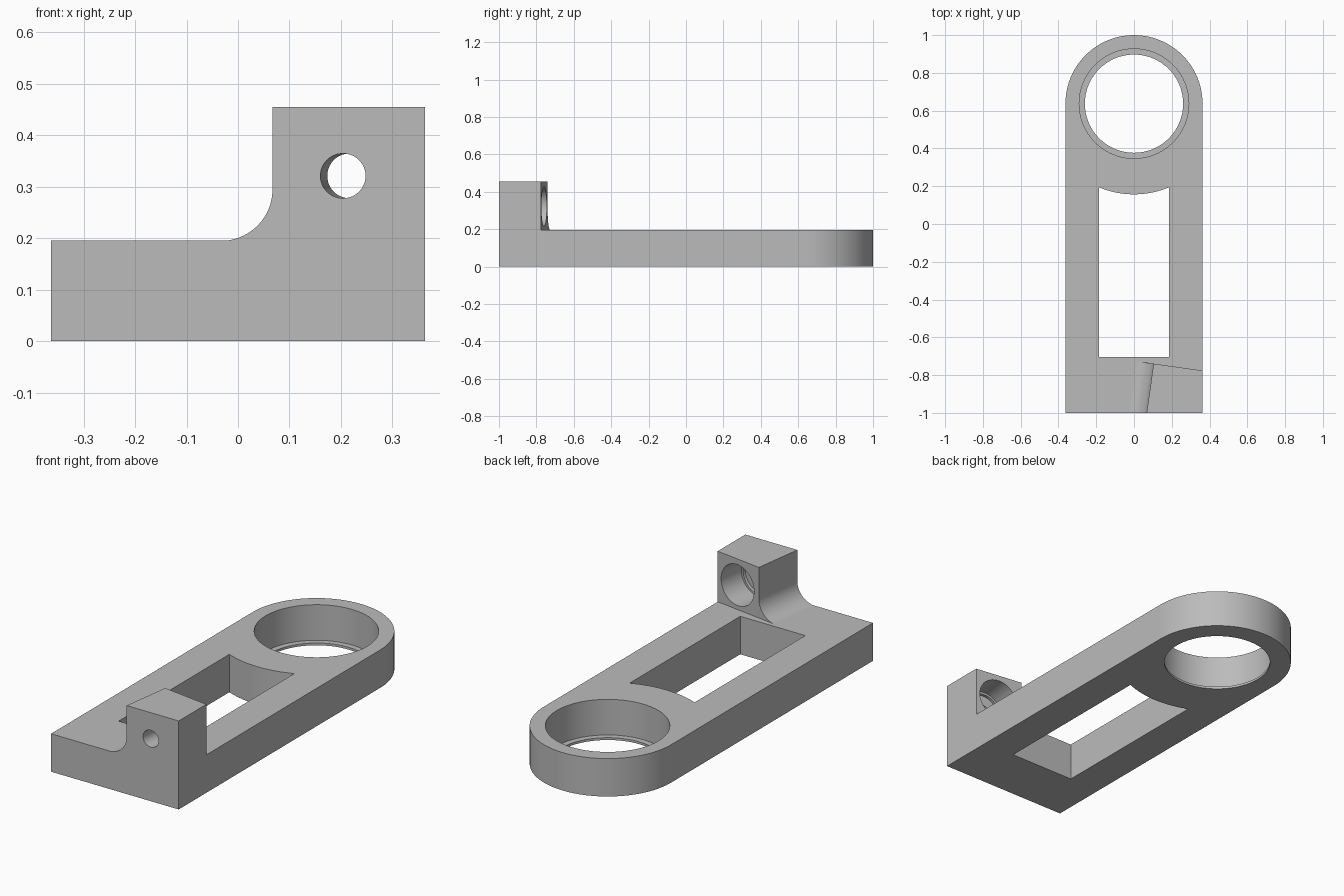
import bpy
import math
from mathutils import Matrix, Vector

cube = bpy.data.objects.get("Cube")
if cube:
    bpy.data.objects.remove(cube, do_unlink=True)

# Main sizes
HALF_W, PLATE_H, BLOCK_H = 0.363, 0.195, 0.455
RING_Y = 1 - HALF_W
TILT = math.radians(8)

grey = bpy.data.materials.new("plain grey")
grey.use_nodes = True
colour = (0.5, 0.5, 0.5, 1)
grey.diffuse_color = colour
grey.node_tree.nodes["Principled BSDF"].inputs["Base Color"].default_value = colour


def arc(cx, cy, r, start, end, steps):
    """Points on an arc, angles in degrees."""
    angles = [math.radians(start + (end - start) * i / steps) for i in range(steps + 1)]
    return [(cx + r * math.cos(a), cy + r * math.sin(a)) for a in angles]


def circle(cx, cy, r, steps=96):
    return arc(cx, cy, r, 0, 360, steps)[:-1]


def prism(name, outline, low, high, matrix=Matrix()):
    """Extrude a counter-clockwise outline from low to high."""
    n = len(outline)
    verts = [matrix @ Vector((x, y, z)) for z in (low, high) for x, y in outline]
    faces = [list(range(n))[::-1], list(range(n, 2 * n))]
    faces += [[i, (i + 1) % n, (i + 1) % n + n, i + n] for i in range(n)]
    mesh = bpy.data.meshes.new(name)
    mesh.from_pydata(verts, [], faces)
    mesh.materials.append(grey)
    obj = bpy.data.objects.new(name, mesh)
    bpy.context.collection.objects.link(obj)
    return obj


def combine(target, tool, operation):
    """Apply a boolean and discard the tool."""
    mod = target.modifiers.new(operation, "BOOLEAN")
    mod.object, mod.operation, mod.solver = tool, operation, "EXACT"
    bpy.context.view_layer.update()
    graph = bpy.context.evaluated_depsgraph_get()
    mesh = bpy.data.meshes.new_from_object(target.evaluated_get(graph))
    target.modifiers.clear()
    target.data = mesh
    bpy.data.objects.remove(tool, do_unlink=True)


# Oversized slab, trimmed to the rounded outline later
body = prism("mounting_arm", [(-0.6, -1.2), (0.6, -1.2), (0.6, 1.2), (-0.6, 1.2)], 0, PLATE_H)

# Tilted block frame: local x across, local y up, local z towards the front
across = Vector((math.cos(TILT), -math.sin(TILT), 0))
front = Vector((-math.sin(TILT), -math.cos(TILT), 0))
frame = Matrix((across, Vector((0, 0, 1)), front)).transposed().to_4x4()
frame.translation = (0.067, -1, 0)

# Upright block with a concave fillet down to the slab
fillet = 0.1
profile = [(-fillet, 0.1), (0.5, 0.1), (0.5, BLOCK_H), (0, BLOCK_H)]
profile += arc(-fillet, PLATE_H + fillet - 0.0005, fillet, 0, -90, 20)
combine(body, prism("clamp_block", profile, -0.263, 0.2, frame), "UNION")

# Rounded outline
outline = [(-HALF_W, -1), (HALF_W, -1)] + arc(0, RING_Y, HALF_W, 0, 180, 56)
combine(body, prism("outline_trim", outline, -0.2, 0.8), "INTERSECT")

# Bearing seat with a thin retaining lip
combine(body, prism("bearing_seat", circle(0, RING_Y, 0.29), 0.012, 0.4), "DIFFERENCE")
combine(body, prism("lip_hole", circle(0, RING_Y, 0.26), -0.1, 0.1), "DIFFERENCE")

# Window whose far end follows the ring
reach = math.degrees(math.asin(0.185 / 0.48))
window = [(-0.185, -0.705), (0.185, -0.705)]
window += arc(0, RING_Y, 0.48, 270 + reach, 270 - reach, 24)
combine(body, prism("window", window, -0.1, 0.4), "DIFFERENCE")

# Stepped bore through the block
bore_x, bore_z = 0.137 * math.cos(TILT), 0.321
for name, radius, low, high in (("bore", 0.0435, -0.4, 0.2),
                                ("bore_recess", 0.094, -0.4, -0.11),
                                ("counterbore", 0.105, -0.4, -0.125)):
    combine(body, prism(name, circle(bore_x, bore_z, radius, 72), low, high, frame), "DIFFERENCE")

# Smooth the curved strips, keep the broad planes flat
bpy.ops.object.select_all(action="DESELECT")
body.select_set(True)
bpy.context.view_layer.objects.active = body
bpy.ops.object.shade_smooth_by_angle(angle=math.radians(30))
for face in body.data.polygons:
    face.use_smooth = face.area < 0.006
